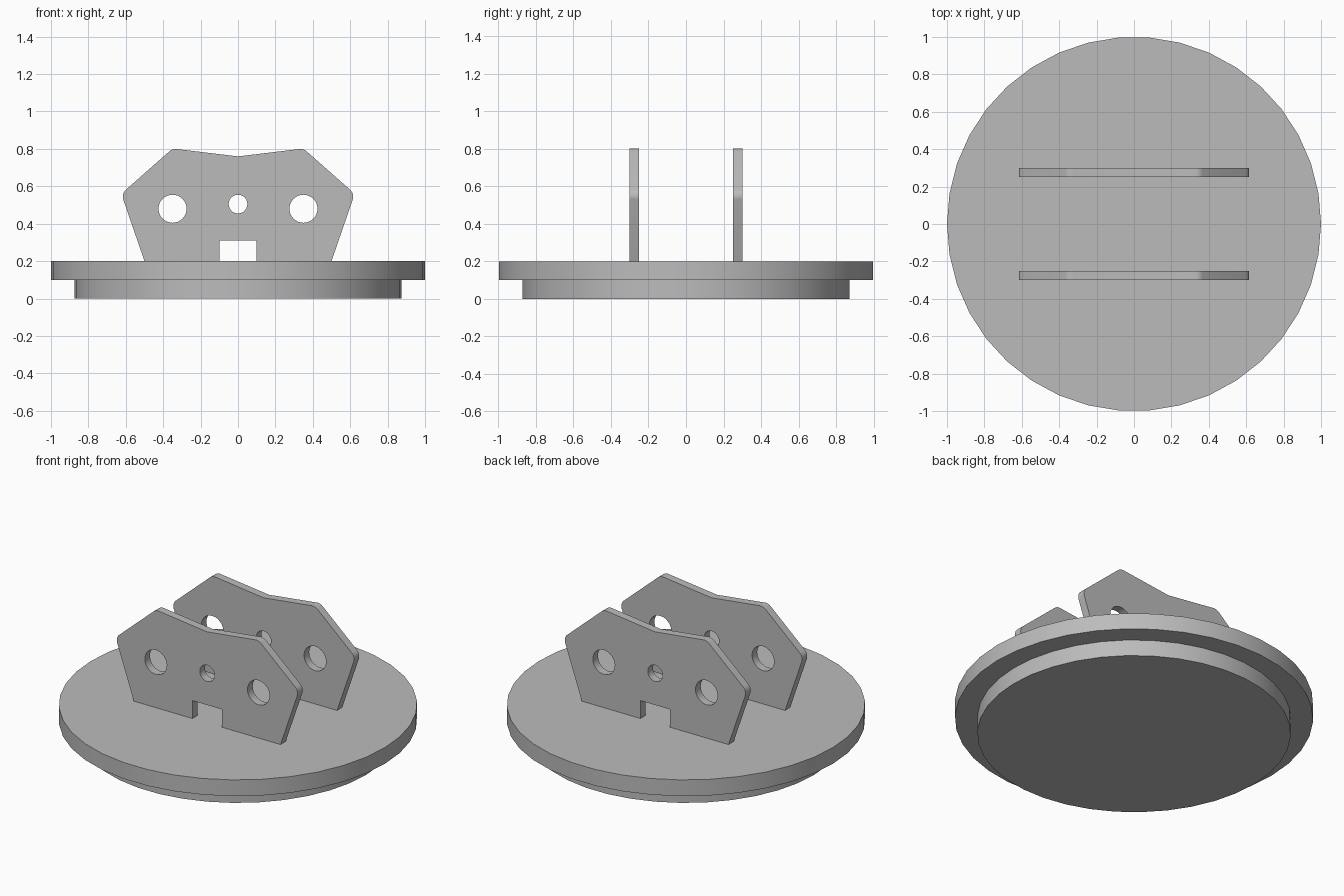
import bpy, bmesh, math
from mathutils import Vector

cube = bpy.data.objects.get("Cube")
if cube:
    bpy.data.objects.remove(cube, do_unlink=True)

# Single plain grey finish
grey = bpy.data.materials.new("plain_grey")
grey.use_nodes = True
colour = (0.5, 0.5, 0.5, 1)
grey.diffuse_color = colour
grey.node_tree.nodes["Principled BSDF"].inputs["Base Color"].default_value = colour


def finish(obj):
    obj.data.materials.clear()
    obj.data.materials.append(grey)
    bpy.ops.object.select_all(action="DESELECT")
    obj.select_set(True)
    bpy.context.view_layer.objects.active = obj
    bpy.ops.object.shade_smooth_by_angle(angle=math.radians(30))


def add_object(name, bm):
    bmesh.ops.recalc_face_normals(bm, faces=bm.faces)
    mesh = bpy.data.meshes.new(name)
    bm.to_mesh(mesh)
    bm.free()
    obj = bpy.data.objects.new(name, mesh)
    bpy.context.collection.objects.link(obj)
    finish(obj)
    return obj


def disc(name, radius, bottom, height, sides=38):
    bm = bmesh.new()
    bmesh.ops.create_circle(bm, cap_ends=True, radius=radius, segments=sides)
    # Put a corner exactly on the +x axis
    start = max(bm.verts, key=lambda v: v.co.x)
    for i, v in enumerate(list(bm.verts)):
        a = math.tau * i / sides
        v.co = (radius * math.cos(a), radius * math.sin(a), bottom)
    top = bmesh.ops.extrude_face_region(bm, geom=bm.faces[:])["geom"]
    verts = [g for g in top if isinstance(g, bmesh.types.BMVert)]
    bmesh.ops.translate(bm, verts=verts, vec=(0, 0, height))
    return add_object(name, bm)


def circle(x, z, radius, sides):
    steps = [math.tau * i / sides for i in range(sides)]
    return [Vector((x + radius * math.cos(a), z + radius * math.sin(a))) for a in steps]


def fillet(before, corner, after, radius, steps=6):
    """Points of a round corner tangent to both neighbouring edges."""
    u, w = (before - corner).normalized(), (after - corner).normalized()
    half = u.angle(w) / 2
    centre = corner + (u + w).normalized() * radius / math.sin(half)
    first = corner + u * radius / math.tan(half) - centre
    last = corner + w * radius / math.tan(half) - centre
    turn = first.angle_signed(last)
    a0 = math.atan2(first.y, first.x)
    return [centre + radius * Vector((math.cos(a0 - turn * i / steps),
                                      math.sin(a0 - turn * i / steps)))
            for i in range(steps + 1)]


def plate_loops():
    notch, slot, foot, shoulder, peak, dip = [Vector(p) for p in (
        (0.1, 0.31), (0.1, 0.2), (0.5, 0.2), (0.624, 0.56), (0.35, 0.802), (0, 0.76))]
    half = [notch, slot, foot]
    half += fillet(foot, shoulder, peak, 0.05)
    half += fillet(shoulder, peak, dip, 0.05)
    mirrored = [Vector((-p.x, p.y)) for p in reversed(half)]
    outline = half + [dip] + mirrored
    holes = [circle(-0.35, 0.48, 0.075, 32), circle(0.35, 0.48, 0.075, 32),
             circle(0, 0.505, 0.05, 28)]
    return [outline] + holes


def plate(name, y, thickness=0.05):
    # Fill the outline around its holes, then give it thickness
    curve = bpy.data.curves.new(name + "_profile", "CURVE")
    curve.dimensions = "2D"
    curve.fill_mode = "BOTH"
    curve.extrude = thickness / 2
    for loop in plate_loops():
        spline = curve.splines.new("POLY")
        spline.points.add(len(loop) - 1)
        for point, p in zip(spline.points, loop):
            point.co = (p.x, p.y, 0, 1)
        spline.use_cyclic_u = True
    helper = bpy.data.objects.new(name + "_profile", curve)
    bpy.context.collection.objects.link(helper)
    bpy.context.view_layer.update()
    source = helper.evaluated_get(bpy.context.evaluated_depsgraph_get())
    mesh = bpy.data.meshes.new_from_object(source)
    bm = bmesh.new()
    bm.from_mesh(mesh)
    bpy.data.objects.remove(helper, do_unlink=True)
    bpy.data.curves.remove(curve)
    bpy.data.meshes.remove(mesh)
    bmesh.ops.remove_doubles(bm, verts=bm.verts, dist=0.0001)
    # Stand the plate upright
    for v in bm.verts:
        v.co = (v.co.x, y - v.co.z, v.co.y)
    return add_object(name, bm)


# Stepped round base
disc("base_foot", 0.875, 0, 0.1)
disc("base_disc", 1.0, 0.1, 0.1)

# Pair of upright bracket plates
for name, y in (("front_plate", -0.275), ("back_plate", 0.275)):
    plate(name, y)
